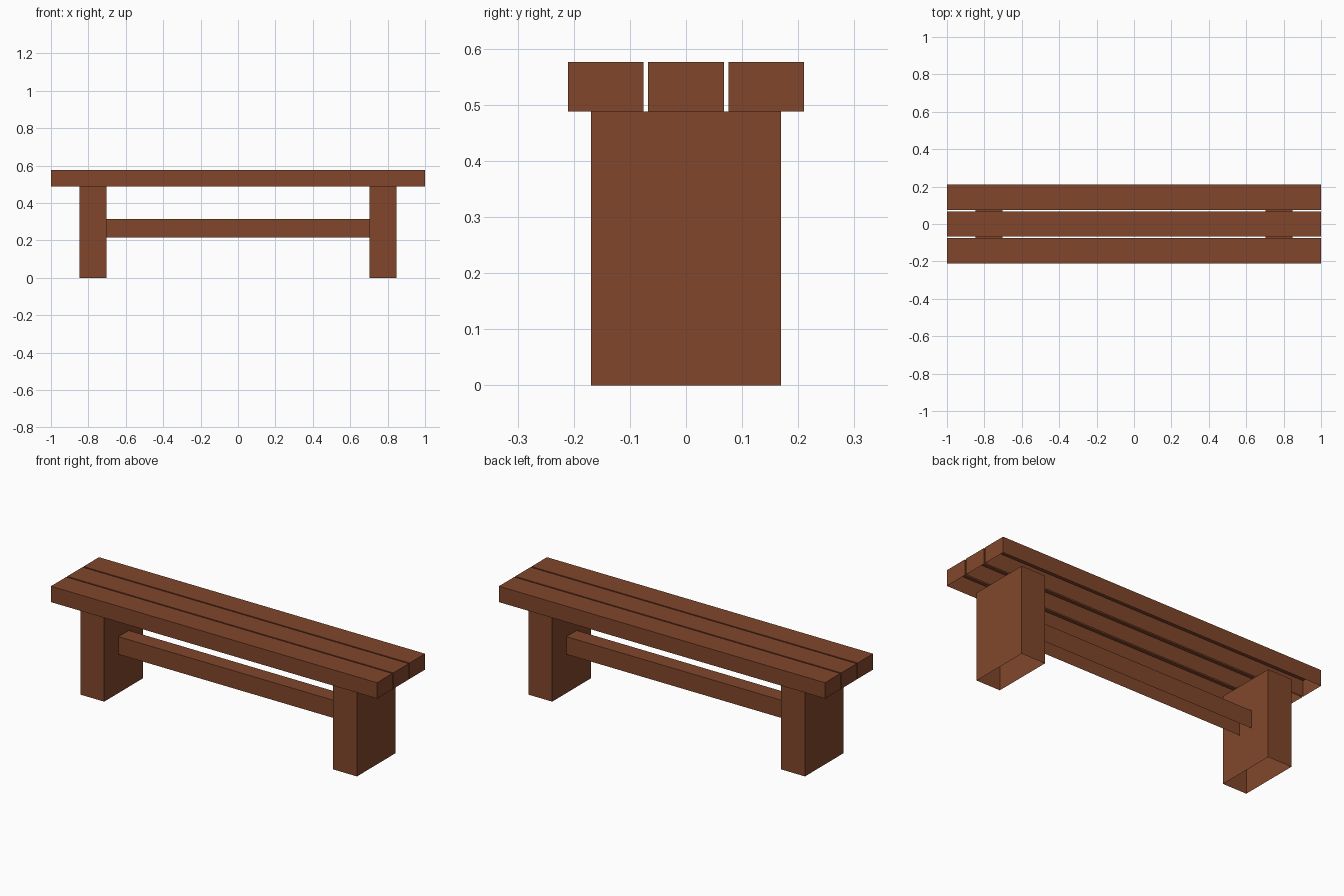
import bpy, bmesh, math

if "Cube" in bpy.data.objects:
    bpy.data.objects.remove(bpy.data.objects["Cube"])

wood = bpy.data.materials.new("brown wood")
wood.diffuse_color = (0.218, 0.062, 0.024, 1)
wood.use_nodes = True
wood.node_tree.nodes["Principled BSDF"].inputs["Base Color"].default_value = wood.diffuse_color


def box(name, x0, x1, y0, y1, z0, z1):
    """Plank with an open underside."""
    bpy.ops.mesh.primitive_cube_add(
        size=1, location=((x0 + x1) / 2, (y0 + y1) / 2, (z0 + z1) / 2))
    o = bpy.context.object
    o.name = name
    o.scale = (x1 - x0, y1 - y0, z1 - z0)
    bpy.ops.object.transform_apply(location=False, rotation=False, scale=True)
    bm = bmesh.new()
    bm.from_mesh(o.data)
    bm.normal_update()
    bmesh.ops.delete(bm, geom=[f for f in bm.faces if f.normal.z < -0.5],
                     context='FACES_ONLY')
    bm.to_mesh(o.data)
    bm.free()
    o.data.materials.append(wood)
    return o


# three seat slats with narrow gaps
for name, y in (("front_slat", -0.143), ("middle_slat", 0), ("back_slat", 0.143)):
    box(name, -1, 1, y - 0.0675, y + 0.0675, 0.488, 0.576)

# slab legs, each with two flush peg heads on the front face
for side, s in (("left", -1), ("right", 1)):
    cx = s * 0.775
    box(side + "_leg", cx - 0.073, cx + 0.073, -0.169, 0.169, 0, 0.488)
    for level, z in (("lower", 0.14), ("upper", 0.366)):
        bpy.ops.mesh.primitive_circle_add(
            vertices=12, radius=0.02, fill_type='NGON',
            location=(cx - 0.008, -0.1697, z), rotation=(math.pi / 2, 0, 0))
        peg = bpy.context.object
        peg.name = f"{side}_{level}_peg"
        peg.data.materials.append(wood)

# stretcher beam between the legs
box("stretcher", -0.702, 0.702, -0.045, 0.045, 0.215, 0.313)
